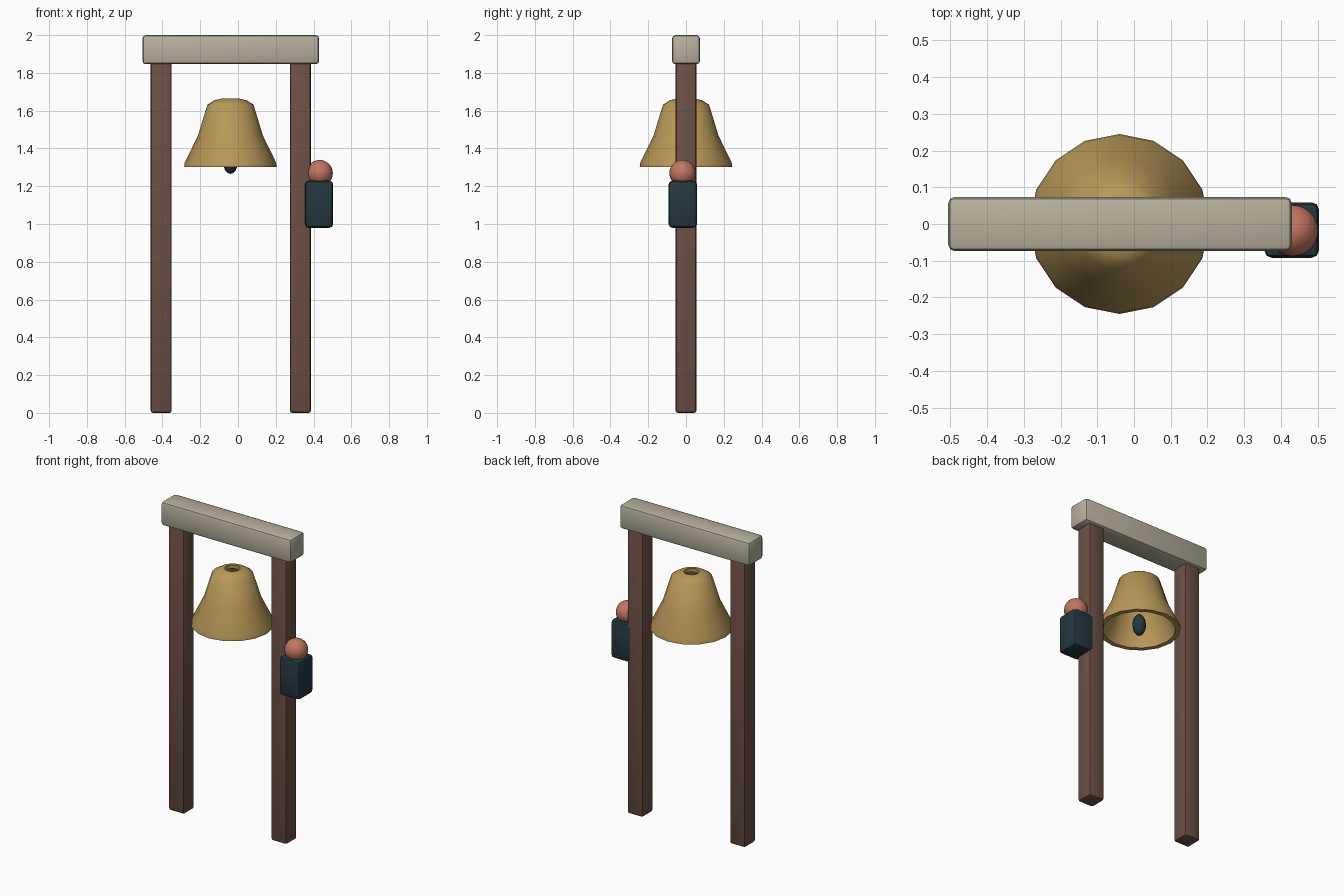
import bpy, bmesh, math

if "Cube" in bpy.data.objects:
    bpy.data.objects.remove(bpy.data.objects["Cube"])


def material(name, r, g, b):
    """Flat colour from 0-255 display values, stored as linear."""
    def lin(c):
        c /= 255
        return c / 12.92 if c <= 0.04045 else ((c + 0.055) / 1.055) ** 2.4
    m = bpy.data.materials.new(name)
    m.diffuse_color = (lin(r), lin(g), lin(b), 1)
    m.use_nodes = True
    m.node_tree.nodes["Principled BSDF"].inputs["Base Color"].default_value = m.diffuse_color
    return m


STONE = material("pale_stone", 184, 177, 158)
WOOD = material("brown_wood", 108, 79, 69)
BRASS = material("brass", 184, 152, 88)
DARK = material("dark_teal", 36, 55, 62)
CLAY = material("terracotta", 194, 118, 98)


def finish(bm, name, mat, angle):
    """Turn a bmesh into a smooth-shaded object with sharp edges kept."""
    bmesh.ops.recalc_face_normals(bm, faces=bm.faces)
    me = bpy.data.meshes.new(name)
    bm.to_mesh(me)
    bm.free()
    me.materials.append(mat)
    ob = bpy.data.objects.new(name, me)
    bpy.context.collection.objects.link(ob)
    bpy.ops.object.select_all(action='DESELECT')
    ob.select_set(True)
    bpy.context.view_layer.objects.active = ob
    bpy.ops.object.shade_smooth_by_angle(angle=math.radians(angle))
    return ob


def box(name, mat, x, y, z, bevel):
    """Rounded box from (min, max) ranges."""
    bm = bmesh.new()
    bmesh.ops.create_cube(bm, size=1)
    for v in bm.verts:
        v.co = [(r[0] + r[1]) / 2 + c * (r[1] - r[0])
                for c, r in zip(v.co, (x, y, z))]
    bmesh.ops.bevel(bm, geom=bm.edges[:], offset=bevel, segments=2,
                    profile=0.5, affect='EDGES')
    return finish(bm, name, mat, 30)


def ellipsoid(name, mat, centre, radii, segments, rings):
    bm = bmesh.new()
    bmesh.ops.create_uvsphere(bm, u_segments=segments, v_segments=rings, radius=1)
    for v in bm.verts:
        v.co = [c + k * r for c, k, r in zip(centre, v.co, radii)]
    return finish(bm, name, mat, 60)


def lathe(name, mat, profile, x, sides):
    """Spin a closed (radius, z) profile round a vertical axis."""
    bm = bmesh.new()
    loops = [[bm.verts.new((x + r * math.cos(math.tau * i / sides),
                            r * math.sin(math.tau * i / sides), z))
              for i in range(sides)] for r, z in profile]
    for a, b in zip(loops, loops[1:] + loops[:1]):
        for i in range(sides):
            j = (i + 1) % sides
            bm.faces.new((a[i], a[j], b[j], b[i]))
    return finish(bm, name, mat, 50)


# Frame: two posts and a cross beam
for name, x0 in (("left_post", -0.462), ("right_post", 0.275)):
    box(name, WOOD, (x0, x0 + 0.111), (-0.055, 0.055), (0, 1.86), 0.012)
box("cross_beam", STONE, (-0.506, 0.43), (-0.074, 0.074), (1.846, 2.0), 0.018)

# Hollow bell, open at the crown: outer wall down, inner wall back up
lathe("bell", BRASS,
      [(0.046, 1.664), (0.085, 1.655), (0.122, 1.632), (0.172, 1.468),
       (0.242, 1.325), (0.245, 1.302), (0.215, 1.302), (0.214, 1.318),
       (0.148, 1.46), (0.102, 1.612), (0.046, 1.640)], -0.04, 16)

# Clapper inside the bell
ellipsoid("clapper", DARK, (-0.04, 0, 1.335), (0.041, 0.041, 0.07), 12, 8)

# Small figure fixed to the right post
box("figure_body", DARK, (0.355, 0.504), (-0.092, 0.059), (0.98, 1.229), 0.02)
ellipsoid("figure_head", CLAY, (0.432, -0.018, 1.269), (0.07, 0.07, 0.07), 24, 16)
